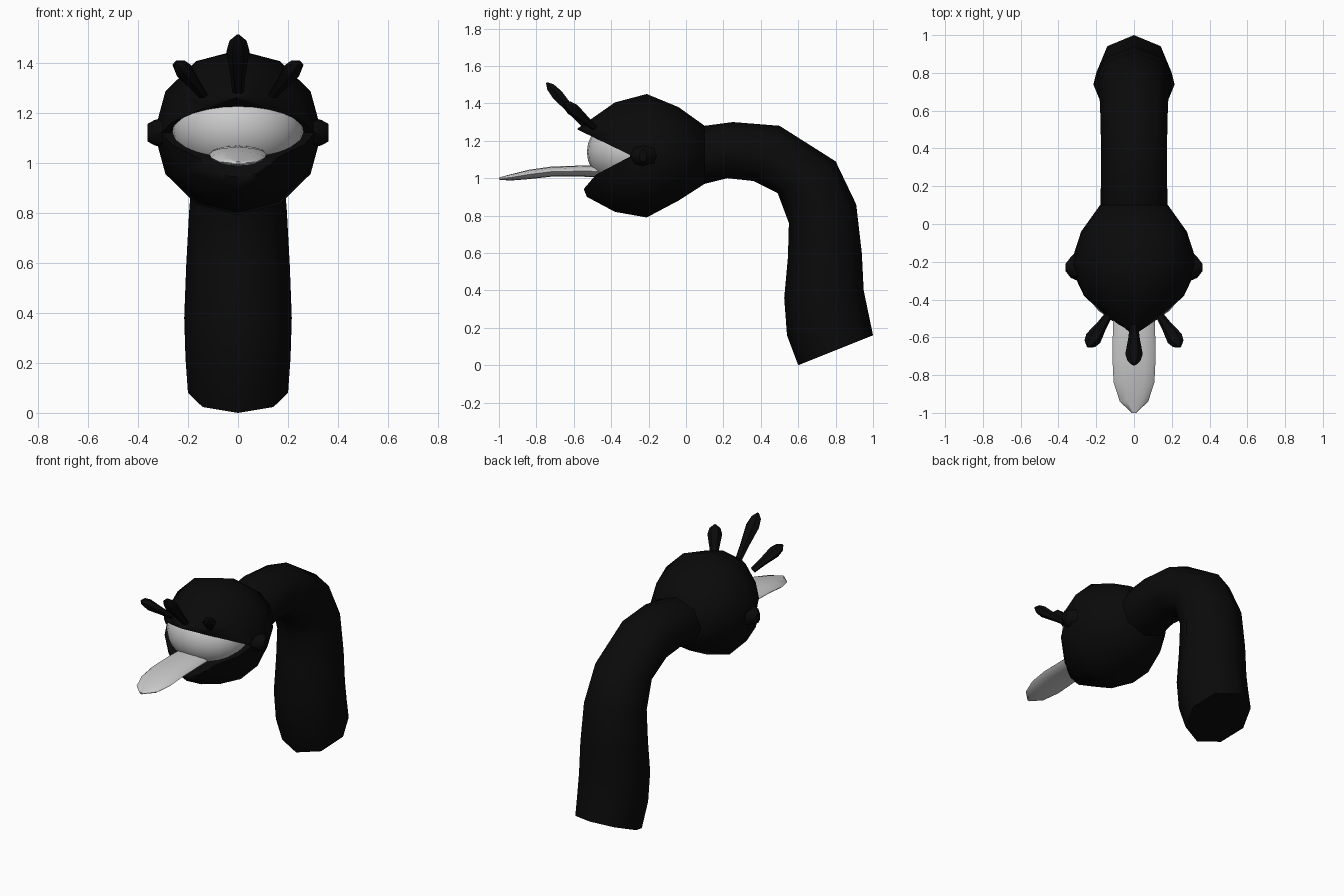
import bpy, bmesh, math
from mathutils import Vector

if "Cube" in bpy.data.objects:
    bpy.data.objects.remove(bpy.data.objects["Cube"])


def material(name, v):
    m = bpy.data.materials.new(name)
    m.diffuse_color = (v, v, v, 1)
    m.use_nodes = True
    m.node_tree.nodes["Principled BSDF"].inputs["Base Color"].default_value = m.diffuse_color
    return m


black = material("black cloth", 0.003)
grey = material("light grey", 0.6)


def finish(name, bm, mat, angle=60):
    bmesh.ops.recalc_face_normals(bm, faces=bm.faces)
    me = bpy.data.meshes.new(name)
    bm.to_mesh(me)
    bm.free()
    ob = bpy.data.objects.new(name, me)
    bpy.context.collection.objects.link(ob)
    me.materials.append(mat)
    bpy.ops.object.select_all(action='DESELECT')
    bpy.context.view_layer.objects.active = ob
    ob.select_set(True)
    bpy.ops.object.shade_smooth_by_angle(angle=math.radians(angle))
    return ob


def loft(name, rings, sides, mat, angle=60):
    """Skin oval rings given as (centre, half-width vector, half-height vector)."""
    bm = bmesh.new()
    loops = []
    for c, u, v in rings:
        loop = []
        for i in range(sides):
            a = 2 * math.pi * i / sides
            loop.append(bm.verts.new(Vector(c) + Vector(u) * math.cos(a) + Vector(v) * math.sin(a)))
        loops.append(loop)
    for p, q in zip(loops, loops[1:]):
        for i in range(sides):
            j = (i + 1) % sides
            bm.faces.new((p[i], p[j], q[j], q[i]))
    bm.faces.new(loops[0])
    bm.faces.new(loops[-1])
    return finish(name, bm, mat, angle)


def side_rings(rows):
    """Rings from (top y, top z, bottom y, bottom z, half width)."""
    out = []
    for ty, tz, by, bz, w in rows:
        t, b = Vector((0, ty, tz)), Vector((0, by, bz))
        out.append(((t + b) / 2, (w, 0, 0), (t - b) / 2))
    return out


# Bent neck with a slanted open end
loft("neck", side_rings([
    (0.02, 1.26, 0.02, 0.99, 0.16), (0.10, 1.28, 0.10, 0.97, 0.178),
    (0.25, 1.30, 0.22, 1.00, 0.175), (0.50, 1.28, 0.36, 0.985, 0.175),
    (0.80, 1.09, 0.49, 0.92, 0.18), (0.91, 0.86, 0.55, 0.76, 0.195),
    (0.94, 0.60, 0.545, 0.58, 0.207), (0.95, 0.40, 0.525, 0.36, 0.215),
    (0.975, 0.28, 0.54, 0.16, 0.21), (1.00, 0.16, 0.60, 0.0, 0.20)]), 8, black)

# Head
head = loft("head", side_rings([
    (0.10, 1.28, 0.10, 0.97, 0.18), (-0.04, 1.38, -0.04, 0.88, 0.28),
    (-0.21, 1.45, -0.21, 0.79, 0.335), (-0.38, 1.405, -0.38, 0.82, 0.275),
    (-0.53, 1.30, -0.53, 0.90, 0.125), (-0.58, 1.265, -0.57, 1.0, 0.04)]), 12, black)

# Wedge cutter that opens the mouth
bm = bmesh.new()
outline = [(-0.29, 1.12), (-0.48, 1.02), (-0.54, 0.95), (-0.8, 0.65), (-0.8, 1.366)]
ends = [[bm.verts.new((x, y, z)) for y, z in outline] for x in (-0.6, 0.6)]
for e in ends:
    bm.faces.new(e)
for i in range(len(outline)):
    j = (i + 1) % len(outline)
    bm.faces.new((ends[0][i], ends[0][j], ends[1][j], ends[1][i]))
cutter = finish("mouth_cutter", bm, black)
cutter.hide_render = True
mod = head.modifiers.new("mouth", 'BOOLEAN')
mod.operation = 'DIFFERENCE'
mod.solver = 'EXACT'
mod.object = cutter
bpy.ops.object.select_all(action='DESELECT')
bpy.context.view_layer.objects.active = head
head.select_set(True)
bpy.ops.object.modifier_apply(modifier="mouth")
bpy.data.objects.remove(cutter)

# Rounded mouth lining
bm = bmesh.new()
bmesh.ops.create_uvsphere(bm, u_segments=24, v_segments=14, radius=1)
bmesh.ops.scale(bm, vec=(0.265, 0.24, 0.2), verts=bm.verts)
bmesh.ops.translate(bm, vec=(0, -0.29, 1.14), verts=bm.verts)
finish("mouth_lining", bm, grey)

# Tongue
loft("tongue", side_rings([
    (-0.40, 1.07, -0.40, 1.00, 0.105), (-0.55, 1.068, -0.55, 1.008, 0.112),
    (-0.72, 1.062, -0.72, 1.008, 0.114), (-0.84, 1.045, -0.84, 0.995, 0.108),
    (-0.94, 1.02, -0.94, 0.987, 0.075), (-1.00, 1.004, -1.00, 0.992, 0.012)]), 12, grey)


# Leaf-shaped tufts on the brow
def tuft(name, base, tip, bulge):
    base, tip = Vector(base), Vector(tip)
    d = tip - base
    out = Vector((d.x, d.y, 0)).normalized()
    side = Vector((-out.y, out.x, 0))
    up = d.normalized().cross(side)
    rings = [(base + d * t, side * bulge * r, up * bulge * r * 0.75)
             for t, r in ((0, 0.5), (0.3, 0.65), (0.72, 1.0), (0.9, 0.75), (1, 0.15))]
    loft(name, rings, 6, black, 40)


tuft("centre_tuft", (0, -0.54, 1.28), (0, -0.745, 1.51), 0.046)
for s, label in ((1, "right"), (-1, "left")):
    tuft(label + "_tuft", (s * 0.14, -0.49, 1.27), (s * 0.245, -0.65, 1.405), 0.044)
    # Small nub at the mouth corner
    loft(label + "_cheek_nub", [((s * 0.30, -0.22, 1.12), (0, 0.08, 0), (0, 0, 0.06)),
                                ((s * 0.335, -0.23, 1.12), (0, 0.055, 0), (0, 0, 0.05)),
                                ((s * 0.362, -0.23, 1.12), (0, 0.02, 0), (0, 0, 0.035))],
         8, black, 40)
